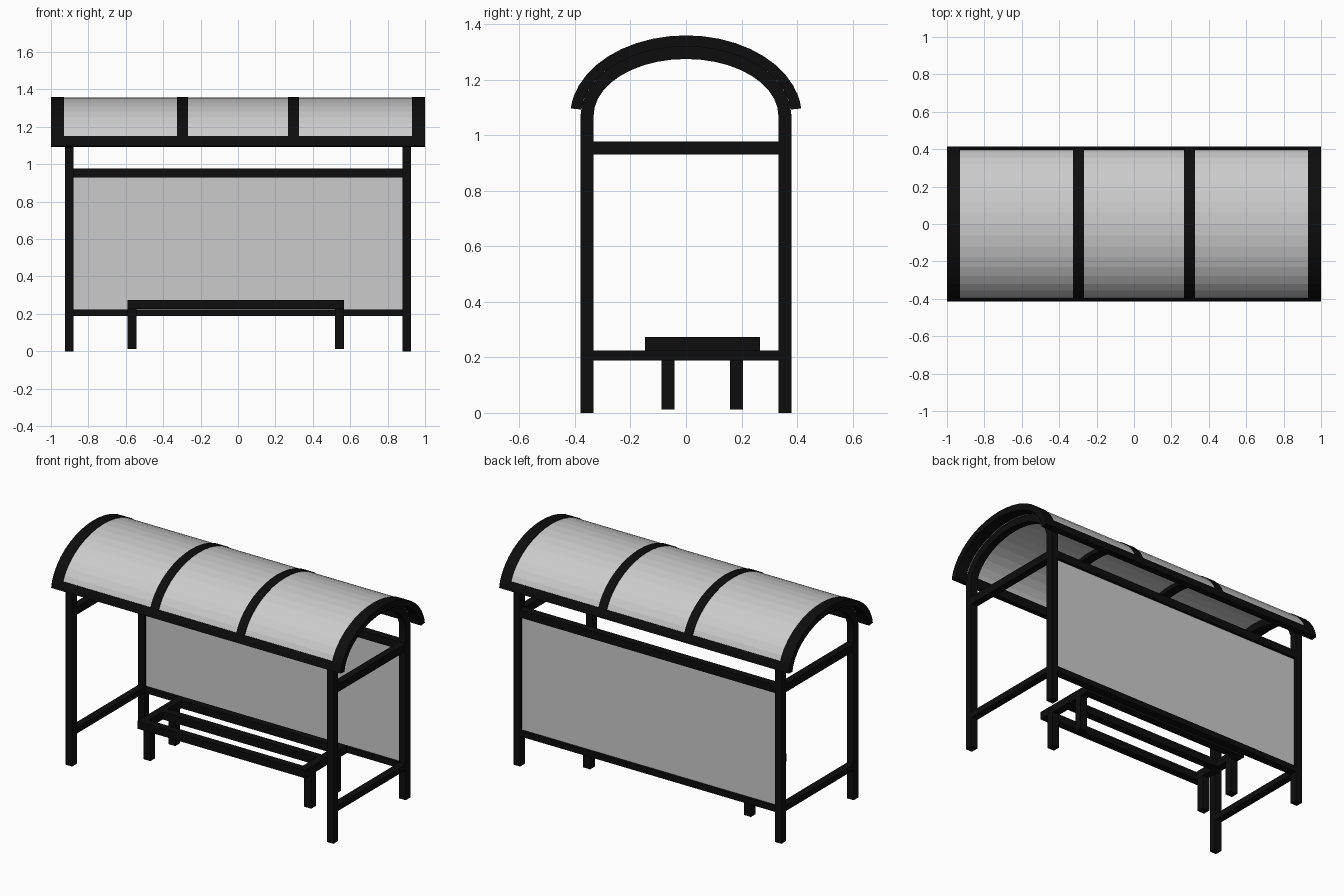
import bpy, bmesh, math

if "Cube" in bpy.data.objects:
    bpy.data.objects.remove(bpy.data.objects["Cube"])

black = bpy.data.materials.new("black_metal")
black.diffuse_color = (0.004, 0.004, 0.004, 1)
black.use_nodes = True
black.node_tree.nodes["Principled BSDF"].inputs["Base Color"].default_value = black.diffuse_color
ZC = 1.07                      # height of the arch centre
T0, T1 = math.radians(5.3), math.radians(174.7)


def finish(bm, name, mat):
    bmesh.ops.recalc_face_normals(bm, faces=bm.faces)
    me = bpy.data.meshes.new(name)
    bm.to_mesh(me)
    bm.free()
    ob = bpy.data.objects.new(name, me)
    bpy.context.collection.objects.link(ob)
    if mat:
        me.materials.append(mat)
    return ob


def box(name, x0, x1, y0, y1, z0, z1, mat=black):
    bm = bmesh.new()
    bmesh.ops.create_cube(bm, size=1)
    for v in bm.verts:
        v.co.x = (x0 + x1) / 2 + v.co.x * (x1 - x0)
        v.co.y = (y0 + y1) / 2 + v.co.y * (y1 - y0)
        v.co.z = (z0 + z1) / 2 + v.co.z * (z1 - z0)
    return finish(bm, name, mat)


def ellipse(a, b, t0, t1, n):
    return [(a * math.cos(t0 + (t1 - t0) * i / n),
             ZC + b * math.sin(t0 + (t1 - t0) * i / n)) for i in range(n + 1)]


def strip(name, outer, inner, x0, x1, mat=black):
    """Solid band between two (y, z) paths, extruded from x0 to x1."""
    bm = bmesh.new()
    rings = [[bm.verts.new((x, *p)) for x, p in
              ((x0, o), (x1, o), (x1, i), (x0, i))] for o, i in zip(outer, inner)]
    for r, s in zip(rings, rings[1:]):
        for k in range(4):
            j = (k + 1) % 4
            bm.faces.new((r[k], r[j], s[j], s[k]))
    bm.faces.new(rings[0])
    bm.faces.new(rings[-1])
    return finish(bm, name, mat)


def roof_band(name, x0, x1, t0=T0, t1=T1, n=20):
    strip(name, ellipse(.417, .29, t0, t1, n), ellipse(.38, .25, t0, t1, n), x0, x1)


# Roof frame: end and middle ribs, then the two eaves
for x0, x1 in ((-1, -.93), (-.325, -.268), (.268, .325), (.93, 1)):
    roof_band("roof_rib", x0, x1)
te = math.radians(16)
roof_band("front_eave", -1, 1, math.pi - te, T1, 2)
roof_band("back_eave", -1, 1, T0, te, 2)

# Curved roof panel
strip("roof_panel", ellipse(.413, .286, T0, T1, 20),
      ellipse(.403, .276, T0, T1, 20), -.97, .97, None)

for s in (-1, 1):
    xa, xb = sorted((s * .88, s * .925))
    # Posts joined by an arch under the roof
    out = [(.38, 0)] + ellipse(.38, .251, 0, math.pi, 20) + [(-.38, 0)]
    inn = [(.333, 0)] + ellipse(.333, .205, 0, math.pi, 20) + [(-.333, 0)]
    strip("post_arch", out, inn, xa, xb)
    # Side rails
    box("upper_side_rail", xa, xb, -.335, .335, .93, .978)
    box("lower_side_rail", xa, xb, -.335, .335, .188, .224)

# Back wall
box("upper_back_rail", -.885, .885, .333, .38, .93, .978)
box("lower_back_rail", -.885, .885, .333, .38, .188, .224)
box("back_panel", -.885, .885, .35, .363, .22, .935, None)

# Bench
for y in (-.148, .035, .218):
    box("bench_slat", -.592, .567, y, y + .048, .225, .273)
for x in (-.592, .519):
    box("bench_crossbar", x, x + .048, -.148, .266, .225, .273)
    for y in (-.088, .158):
        box("bench_leg", x, x + .048, y, y + .047, .012, .23)
